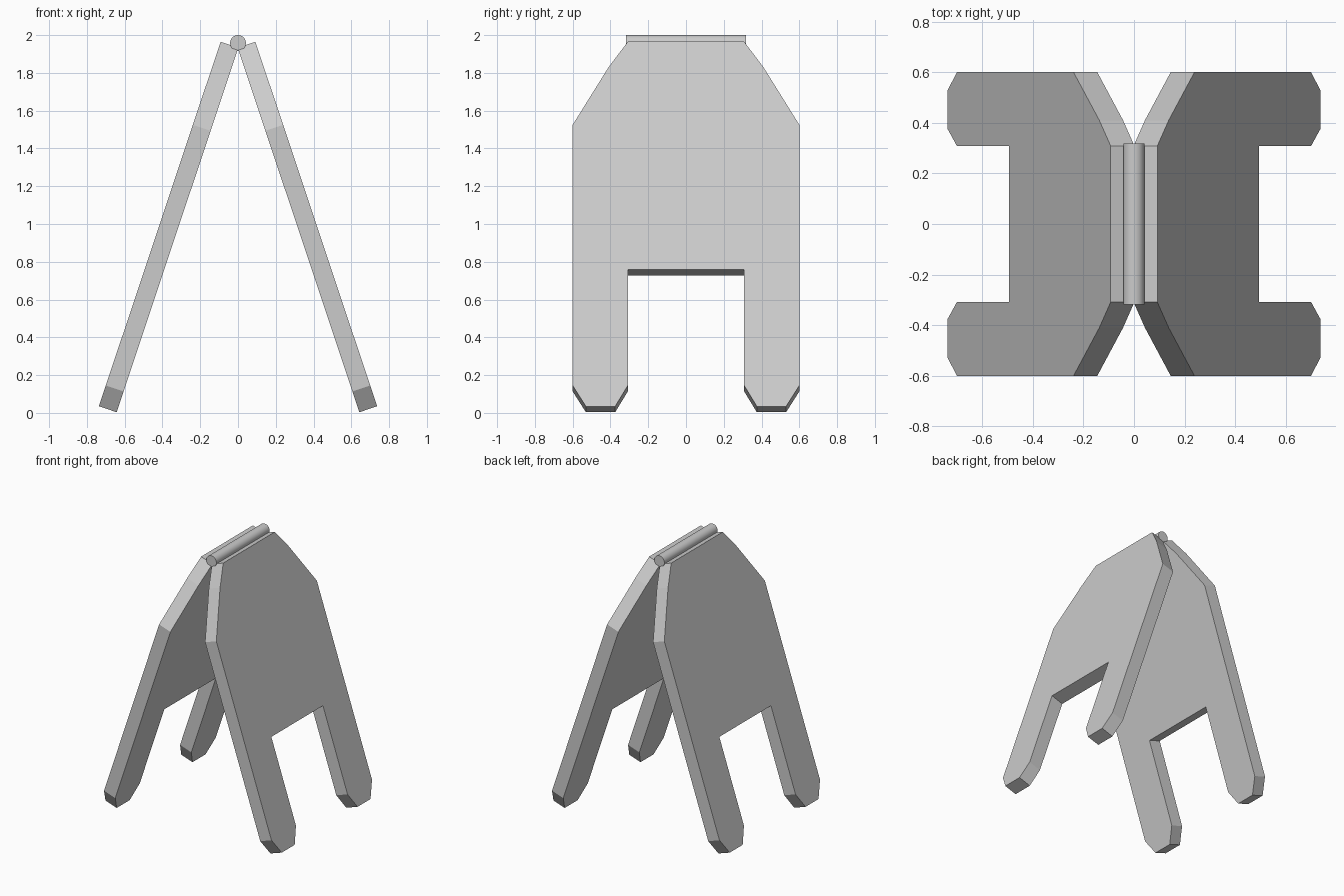
import bpy
import bmesh
from math import pi
from mathutils import Vector

cube = bpy.data.objects.get("Cube")
if cube:
    bpy.data.objects.remove(cube, do_unlink=True)

grey = bpy.data.materials.new("light_grey")
grey.use_nodes = True
grey.diffuse_color = (0.6, 0.6, 0.6, 1)
grey.node_tree.nodes["Principled BSDF"].inputs["Base Color"].default_value = (0.6, 0.6, 0.6, 1)

# Half outline of a leg panel: (y, height of the outer face)
TOP_X, TOP_Z = 0.092, 1.965
HALF = [(0.308, TOP_Z), (0.41, 1.83), (0.6, 1.525), (0.6, 0.145), (0.53, 0.035),
        (0.375, 0.035), (0.308, 0.145), (0.308, 0.76)]
OUTLINE = HALF + [(-y, z) for y, z in reversed(HALF)]
SLOPE = 0.334
INWARD = Vector((-0.094, 0, -0.0314))


def leg_panel(name, side):
    """Leaning board with shoulders, a notch and two chamfered feet."""
    bm = bmesh.new()
    verts = [bm.verts.new((TOP_X + (TOP_Z - z) * SLOPE, y, z)) for y, z in OUTLINE]
    face = bm.faces.new(verts)
    extruded = bmesh.ops.extrude_face_region(bm, geom=[face], use_keep_orig=True)
    moved = [g for g in extruded["geom"] if isinstance(g, bmesh.types.BMVert)]
    bmesh.ops.translate(bm, verts=moved, vec=INWARD)
    for v in bm.verts:
        v.co.x *= side
    bmesh.ops.recalc_face_normals(bm, faces=bm.faces[:])
    mesh = bpy.data.meshes.new(name)
    bm.to_mesh(mesh)
    bm.free()
    mesh.materials.append(grey)
    bpy.context.collection.objects.link(bpy.data.objects.new(name, mesh))


leg_panel("left_leg_panel", 1)
leg_panel("right_leg_panel", -1)

# Hinge rod along the ridge
bpy.ops.mesh.primitive_cylinder_add(vertices=32, radius=0.042, depth=0.636,
                                    location=(0, 0, 1.958), rotation=(pi / 2, 0, 0))
rod = bpy.context.object
rod.name = "hinge_rod"
rod.data.materials.append(grey)
bpy.ops.object.shade_smooth_by_angle()
